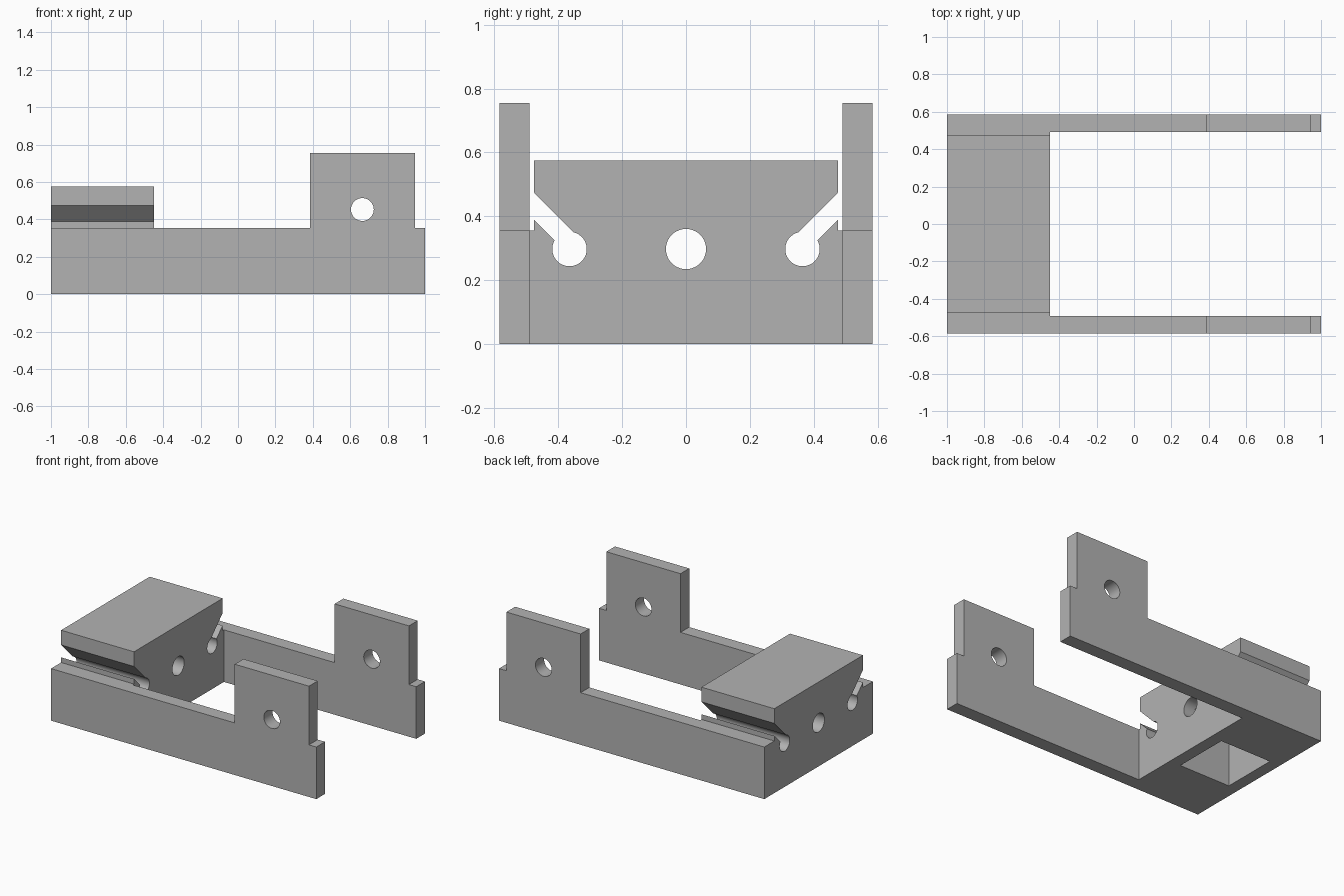
import bpy
import bmesh
from math import cos, sin, atan2, pi, radians
from mathutils import Vector

cube = bpy.data.objects.get("Cube")
if cube:
    bpy.data.objects.remove(cube, do_unlink=True)

grey = bpy.data.materials.new("plain grey")
grey.use_nodes = True
colour = (0.45, 0.45, 0.45, 1)
grey.diffuse_color = colour
grey.node_tree.nodes["Principled BSDF"].inputs["Base Color"].default_value = colour

OUTER, INNER, SHELF = 0.585, 0.491, 0.355
BLOCK_END = -0.45
BORE_Z = 0.297


def prism(name, points, axis, start, end):
    """Extrude a closed outline along x (outline in y, z) or y (outline in x, z)."""
    place = (lambda p: (start, p[0], p[1])) if axis == "x" else (lambda p: (p[0], start, p[1]))
    shift = Vector((end - start, 0, 0)) if axis == "x" else Vector((0, end - start, 0))
    bm = bmesh.new()
    face = bm.faces.new([bm.verts.new(place(p)) for p in points])
    grown = bmesh.ops.extrude_face_region(bm, geom=[face])
    moved = [g for g in grown["geom"] if isinstance(g, bmesh.types.BMVert)]
    bmesh.ops.translate(bm, vec=shift, verts=moved)
    bmesh.ops.recalc_face_normals(bm, faces=bm.faces)
    mesh = bpy.data.meshes.new(name)
    bm.to_mesh(mesh)
    bm.free()
    mesh.materials.append(grey)
    obj = bpy.data.objects.new(name, mesh)
    bpy.context.collection.objects.link(obj)
    return obj


def arc(centre, radius, a, b, steps):
    return [(centre[0] + radius * cos(a + (b - a) * i / steps),
             centre[1] + radius * sin(a + (b - a) * i / steps)) for i in range(steps + 1)]


def circle(centre, radius):
    return arc(centre, radius, 0, 2 * pi, 40)[:-1]


def combine(target, tool, operation):
    """Apply a boolean and remove the tool."""
    tool.hide_render = True
    mod = target.modifiers.new(tool.name, "BOOLEAN")
    mod.operation, mod.solver, mod.object = operation, "EXACT", tool
    bpy.ops.object.select_all(action="DESELECT")
    bpy.context.view_layer.objects.active = target
    target.select_set(True)
    bpy.ops.object.modifier_apply(modifier=mod.name)
    bpy.data.objects.remove(tool, do_unlink=True)


# Clamp block: half outline with a keyhole slot, mirrored in y
key = (0.365, BORE_Z)
slot_low, slot_high = (0.412, 0.325), (0.353, 0.35)
angle_low = atan2(slot_low[1] - key[1], slot_low[0] - key[0])
angle_high = atan2(slot_high[1] - key[1], slot_high[0] - key[0])
half = [(OUTER, 0), (OUTER, SHELF), (0.477, SHELF), (0.477, 0.39)]
half += arc(key, 0.054, angle_low, angle_high - 2 * pi, 30)
half += [(0.477, 0.475), (0.477, 0.575)]
outline = half + [(-y, z) for y, z in reversed(half)]
frame = prism("clamp_frame", outline, "x", -1, BLOCK_END)

# Side arms with raised, drilled tabs
arm = [(BLOCK_END, 0), (1, 0), (1, SHELF), (0.945, SHELF), (0.945, 0.755),
       (0.385, 0.755), (0.385, SHELF), (BLOCK_END, SHELF)]
for side, name in ((1, "back_arm"), (-1, "front_arm")):
    combine(frame, prism(name, arm, "y", side * INNER, side * OUTER), "UNION")

# Tab holes, block bore and the square pocket in the underside
combine(frame, prism("tab_holes", circle((0.665, 0.453), 0.061), "y", -1, 1), "DIFFERENCE")
combine(frame, prism("block_bore", circle((0, BORE_Z), 0.063), "x", -1.2, -0.2), "DIFFERENCE")
pocket = [(-0.195, -0.1), (0.195, -0.1), (0.195, 0.49), (-0.195, 0.49)]
combine(frame, prism("nut_pocket", pocket, "x", -0.92, -0.533), "DIFFERENCE")

bpy.ops.object.select_all(action="DESELECT")
bpy.context.view_layer.objects.active = frame
frame.select_set(True)
bpy.ops.object.shade_smooth_by_angle(angle=radians(25))
